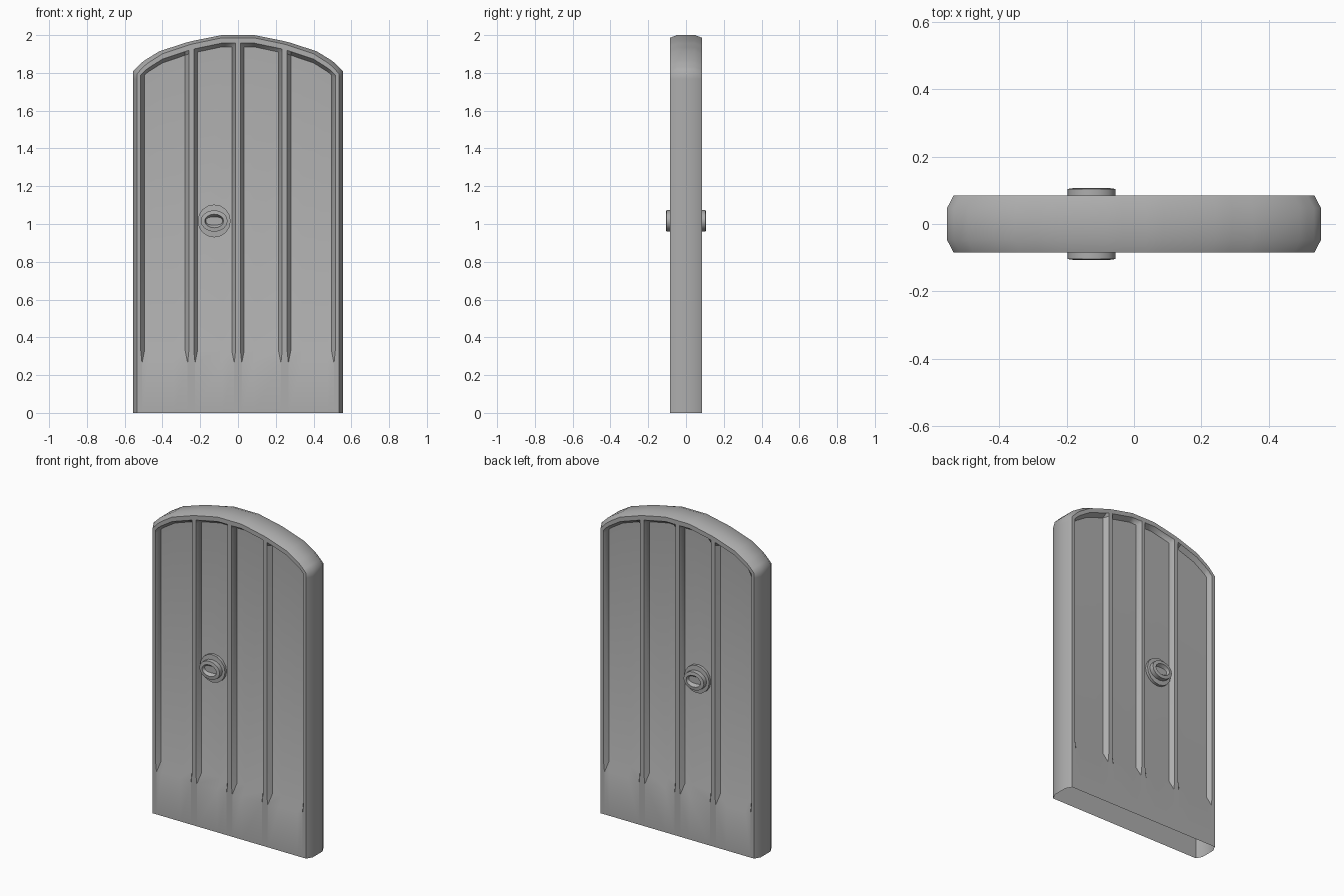
import bpy, bmesh, math

if "Cube" in bpy.data.objects:
    bpy.data.objects.remove(bpy.data.objects["Cube"])

ARCH = [(0.0, 2.0), (0.087, 2.0), (0.26, 1.965), (0.415, 1.915), (0.505, 1.86), (0.555, 1.81)]
HALF, WIDE, FACE_Y, MID_Y, DEPTH = 0.535, 0.555, 0.085, 0.047, 0.028

grey = bpy.data.materials.new("dark_grey")
grey.diffuse_color = (0.42, 0.42, 0.42, 1)
grey.use_nodes = True
grey.node_tree.nodes["Principled BSDF"].inputs["Base Color"].default_value = grey.diffuse_color


def arch(x):
    x = min(abs(x), WIDE)
    for (x0, z0), (x1, z1) in zip(ARCH, ARCH[1:]):
        if x <= x1 + 1e-6:
            return z0 + (z1 - z0) * (x - x0) / (x1 - x0)
    return ARCH[-1][1]


def finish(bm, name):
    me = bpy.data.meshes.new(name)
    bmesh.ops.recalc_face_normals(bm, faces=bm.faces)
    bm.to_mesh(me)
    bm.free()
    me.materials.append(grey)
    ob = bpy.data.objects.new(name, me)
    bpy.context.collection.objects.link(ob)
    bpy.context.view_layer.objects.active = ob
    ob.select_set(True)
    bpy.ops.object.shade_smooth_by_angle(angle=math.radians(40))
    ob.select_set(False)
    return ob


# Columns across the face: (x, x at the pointed foot, is_sunken, is_crease)
panels = [(-0.515, -0.26), (-0.234, -0.013), (0.013, 0.234), (0.26, 0.515)]
cols = [(-HALF, -HALF, False, False)]
for a, b in panels:
    c = [(a, a + 0.006, False, True), (a + 0.02, a + 0.008, True, True),
         (b - 0.02, b - 0.008, True, True), (b, b - 0.006, False, True)]
    kinks = [s * k for s in (-1, 1) for k in (0.084, 0.34, 0.40, 0.475)]
    c += [(k, k, True, False) for k in kinks if a + 0.03 < k < b - 0.03]
    cols += sorted(c)
cols.append((HALF, HALF, False, False))
cols.insert(len(cols) // 2, (0.0, 0.0, False, False))
GROW = WIDE / HALF

# Door slab: front and back faces as relief grids, joined by a rounded edge
bm = bmesh.new()
edges = {}
for s in (-1, 1):
    grid = []
    for x, foot, sunk, crease in cols:
        t = arch(x * GROW) - 0.014
        zs = [0, 0.27, 0.33, t - 0.048, t - 0.028, t]
        grid.append([bm.verts.new((foot if j < 2 else x,
                                   s * (FACE_Y - (DEPTH if sunk and j in (2, 3) else 0)), z))
                     for j, z in enumerate(zs)])
    for g, h in zip(grid, grid[1:]):
        for j in range(5):
            bm.faces.new((g[j], h[j], h[j + 1], g[j + 1]))
    # keep the rib walls crisp down to their points
    for g, (x, foot, sunk, crease) in zip(grid, cols):
        if crease:
            for j in (1, 2):
                bm.edges.get((g[j], g[j + 1])).smooth = False
    rim = grid[0] + [g[5] for g in grid[1:-1]] + grid[-1][::-1]
    top = {g[5] for g in grid}
    mid = [bm.verts.new((v.co.x * GROW, s * MID_Y, arch(v.co.x * GROW) if v in top else v.co.z))
           for v in rim]
    edges[s] = (rim, mid)
for A, B in ((edges[-1][0], edges[-1][1]), (edges[-1][1], edges[1][1]), (edges[1][1], edges[1][0])):
    for i in range(len(A) - 1):
        bm.faces.new((A[i], A[i + 1], B[i + 1], B[i]))
finish(bm, "door_slab")

# Keyhole plates: stepped oval rings (half width, half height, distance, waist pinch)
RINGS = [(0.087, 0.087, 0.055, 0), (0.087, 0.087, 0.074, 0), (0.071, 0.057, 0.076, 0),
         (0.071, 0.057, 0.104, 0), (0.05, 0.036, 0.107, 0), (0.045, 0.03, 0.088, 0.3)]
N = 16
for s, name in ((-1, "front_keyhole_plate"), (1, "back_keyhole_plate")):
    bm = bmesh.new()
    loops = []
    for rx, rz, y, pinch in RINGS:
        loop = []
        for i in range(N):
            a = 2 * math.pi * i / N
            loop.append(bm.verts.new((-0.126 + rx * math.cos(a), s * y,
                                      1.016 + rz * math.sin(a) * (1 - pinch * math.sin(a) ** 2))))
        loops.append(loop)
    for A, B in zip(loops, loops[1:]):
        for i in range(N):
            k = (i + 1) % N
            bm.faces.new((A[i], A[k], B[k], B[i]))
    bm.faces.new(loops[-1])
    finish(bm, name)
